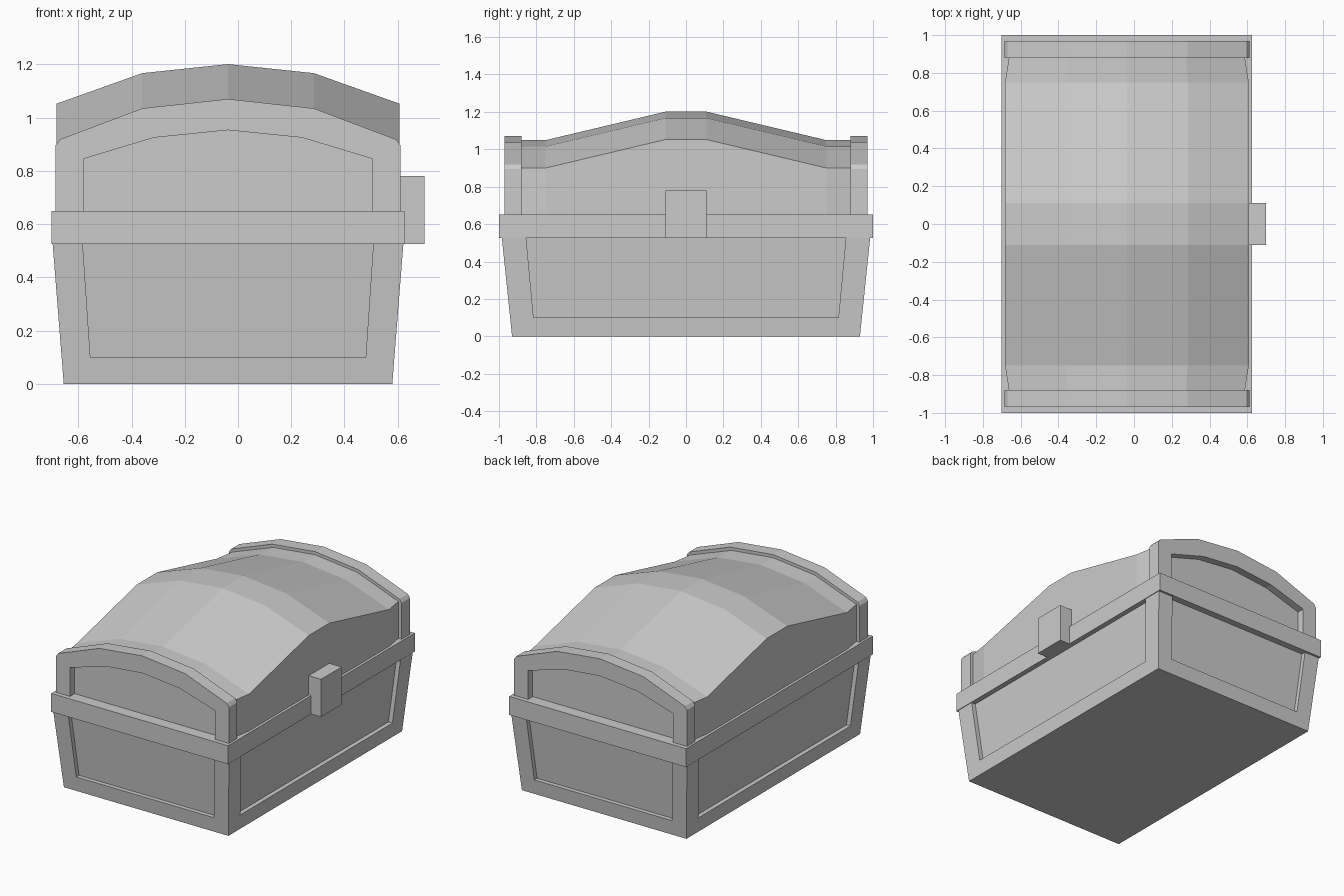
import bpy, bmesh
from mathutils import Vector

if "Cube" in bpy.data.objects:
    bpy.data.objects.remove(bpy.data.objects["Cube"])

CX = -0.0375  # chest centre; the latch sticks out on +x


def finish(name, bm):
    bmesh.ops.remove_doubles(bm, verts=bm.verts, dist=1e-4)
    bmesh.ops.recalc_face_normals(bm, faces=bm.faces)
    me = bpy.data.meshes.new(name)
    bm.to_mesh(me)
    bm.free()
    ob = bpy.data.objects.new(name, me)
    ob.location.x = CX
    bpy.context.collection.objects.link(ob)
    return ob


def face(bm, pts):
    """Add a face, skipping repeated points and collapsed faces."""
    pts = list(dict.fromkeys(tuple(round(c, 5) for c in p) for p in pts))
    if len(pts) > 2:
        bm.faces.new([bm.verts.new(p) for p in pts])


def strip(bm, a, b):
    for i in range(len(a) - 1):
        face(bm, (a[i], a[i + 1], b[i + 1], b[i]))


def framed_panel(bm, outer, inner, depth):
    """Raised frame between two open paths, with a panel sunk by depth."""
    sunk = [tuple(Vector(p) + Vector(depth)) for p in inner]
    strip(bm, outer, inner)
    strip(bm, inner, sunk)
    face(bm, sunk)


def box(name, size, centre):
    bm = bmesh.new()
    bmesh.ops.create_cube(bm, size=1)
    bmesh.ops.scale(bm, vec=size, verts=bm.verts)
    bmesh.ops.translate(bm, vec=centre, verts=bm.verts)
    return finish(name, bm)


def mirrored(half):
    """Complete a left half profile whose last point lies on x = 0."""
    return half + [(-x, z) for x, z in reversed(half[:-1])]


# Tapered body with a sunken panel on each side
H = 0.53
hx = lambda z: 0.617 + 0.042 * z / H
hy = lambda z: 0.93 + 0.055 * z / H
bm = bmesh.new()
for s in (-1, 1):
    framed_panel(bm,
                 [(k * hx(z), s * hy(z), z) for k, z in ((-1, H), (-1, 0), (1, 0), (1, H))],
                 [(x, s * hy(z), z) for x, z in ((-.546, H), (-.517, .1), (.517, .1), (.546, H))],
                 (0, -s * 0.03, 0))
    framed_panel(bm,
                 [(s * hx(z), k * hy(z), z) for k, z in ((-1, H), (-1, 0), (1, 0), (1, H))],
                 [(s * hx(z), y, z) for y, z in ((-.855, H), (-.815, .1), (.815, .1), (.855, H))],
                 (-s * 0.03, 0, 0))
face(bm, [(i * hx(0), j * hy(0), 0) for i, j in ((-1, -1), (1, -1), (1, 1), (-1, 1))])
finish("body", bm)

# Rim and latch
box("rim", (1.326, 2.0, 0.125), (0, 0, 0.5875))
box("latch", (0.11, 0.22, 0.255), (0.6825, 0, 0.6525))

# Arched end bands of the lid, mirrored front to back
outer = mirrored([(-.648, .64), (-.648, .895), (-.632, .918), (-.322, 1.035), (0, 1.07)])
inner = mirrored([(-.543, .64), (-.543, .845), (-.543, .845), (-.278, .925), (0, .953)])
at = lambda path, y: [(x, y, z) for x, z in path]
bm = bmesh.new()
framed_panel(bm, at(outer, -0.97), at(inner, -0.97), (0, 0.05, 0))
strip(bm, at(outer, -0.97), at(outer, -0.88))
face(bm, at(outer, -0.88))
bands = finish("lid_end_bands", bm)
mod = bands.modifiers.new("Mirror", "MIRROR")
mod.use_axis = (False, True, False)

# Humped lid lofted through cross-sections along y: (y, half width, lift)
bm = bmesh.new()
stations = [(.89, .623, 0), (.75, .645, 0), (.11, .645, .152)]
stations = [(-y, w, l) for y, w, l in stations] + stations[::-1]
sections = []
for y, w, lift in stations:
    prof = mirrored([(-w, .64), (-w, .9 + lift), (-w / 2, 1.015 + lift), (0, 1.049 + lift)])
    sections.append(at(prof, y))
for a, b in zip(sections, sections[1:]):
    strip(bm, a, b)
face(bm, sections[0])
face(bm, sections[-1])
finish("lid", bm)
